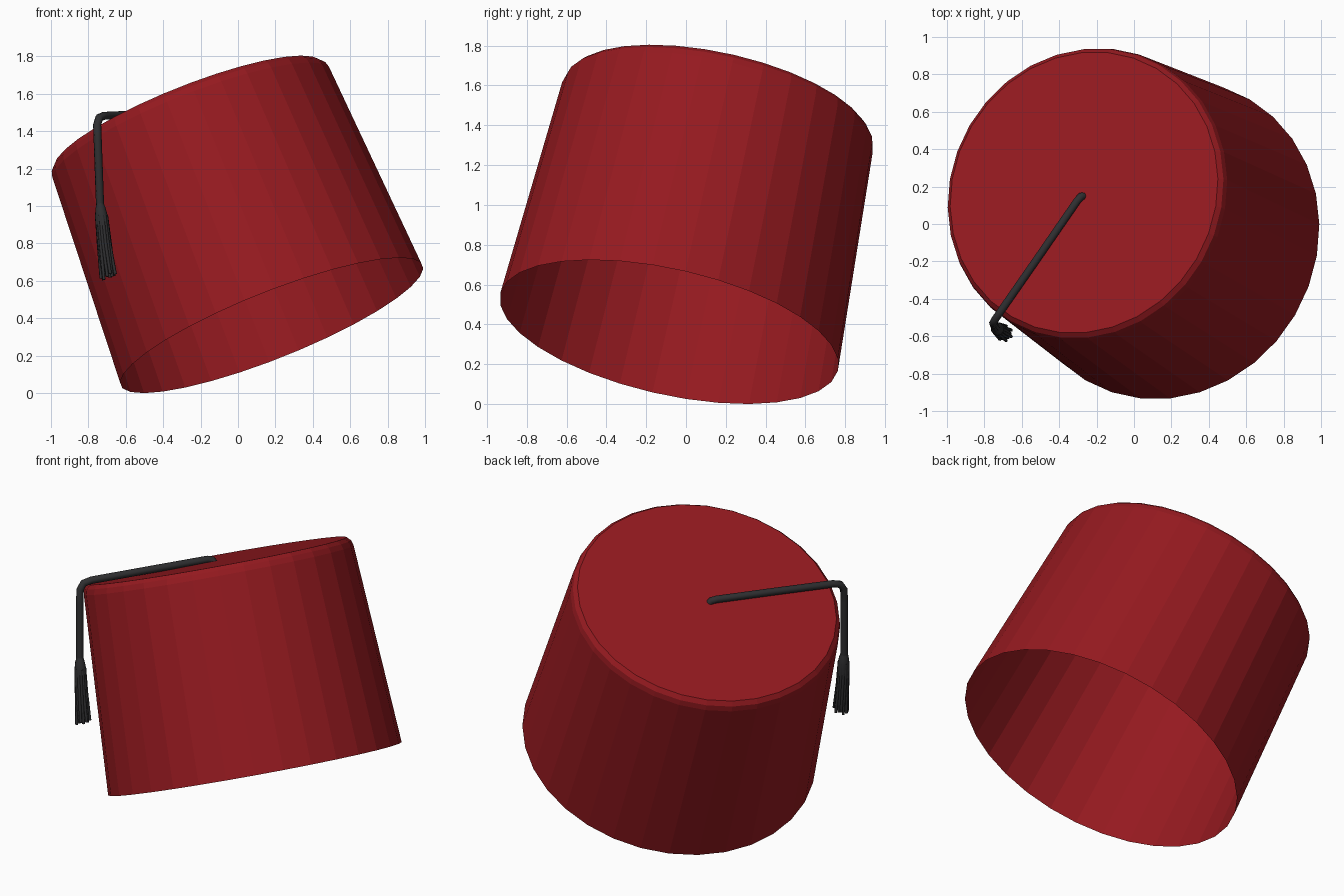
import bpy, bmesh, math
from mathutils import Vector, Matrix

if "Cube" in bpy.data.objects:
    bpy.data.objects.remove(bpy.data.objects["Cube"])


def material(name, color):
    m = bpy.data.materials.new(name)
    m.diffuse_color = (*color, 1)
    m.use_nodes = True
    m.node_tree.nodes["Principled BSDF"].inputs["Base Color"].default_value = m.diffuse_color
    return m


RED = material("red_felt", (0.3, 0.01, 0.014))
BLACK = material("black_cord", (0.028, 0.028, 0.03))


def add_object(name, data, mat):
    ob = bpy.data.objects.new(name, data)
    bpy.context.collection.objects.link(ob)
    data.materials.append(mat)
    return ob


def tube(name, paths, radius, sides_res=2):
    """Round cord along each path; points are (x, y, z, thickness factor)."""
    cu = bpy.data.curves.new(name, 'CURVE')
    cu.dimensions = '3D'
    cu.bevel_depth = radius
    cu.bevel_resolution = sides_res
    cu.use_fill_caps = True
    for pts in paths:
        sp = cu.splines.new('POLY')
        sp.points.add(len(pts) - 1)
        for p, (x, y, z, f) in zip(sp.points, pts):
            p.co = (x, y, z, 1)
            p.radius = f
    return add_object(name, cu, BLACK)


# Tilted frame of the hat: n is the hat's axis
n = Vector((-0.362, 0.205, 0.909)).normalized()
v = (Vector((0, 1, 0)) - n * n.y).normalized()
u = v.cross(n)
base = Vector((0.18, -0.085, 0.362))
frame = Matrix((u, v, n)).transposed().to_4x4()
frame.translation = base

# Hat body: open-bottomed tapered shell with a softened top edge
SIDES = 32
profile = [(0.87, 0), (0.8, 1.18), (0.791, 1.212), (0.768, 1.235)]
bm = bmesh.new()
rings = []
for r, h in profile:
    angles = [2 * math.pi * (i + 0.5) / SIDES for i in range(SIDES)]
    rings.append([bm.verts.new(frame @ Vector((r * math.cos(a), r * math.sin(a), h)))
                  for a in angles])
for lo, hi in zip(rings, rings[1:]):
    for i in range(SIDES):
        j = (i + 1) % SIDES
        bm.faces.new((lo[i], lo[j], hi[j], hi[i]))
bm.faces.new(rings[-1])
mesh = bpy.data.meshes.new("hat_body")
bm.to_mesh(mesh)
bm.free()
add_object("hat_body", mesh, RED)

# Cord from the crown centre, over the edge and straight down
cord = [(-0.27, 0.148, 1.475, 1), (-0.285, 0.145, 1.495, 1), (-0.305, 0.122, 1.5, 1),
        (-0.51, -0.175, 1.492, 1), (-0.715, -0.47, 1.483, 1), (-0.742, -0.51, 1.472, 1),
        (-0.753, -0.53, 1.435, 1), (-0.75, -0.538, 1.35, 1), (-0.737, -0.555, 0.99, 1)]
tube("cord", [cord], 0.022)

# Tassel head: binding that widens out of the cord
head = [(-0.738, -0.555, 1.015, 0.55), (-0.735, -0.557, 0.985, 0.8),
        (-0.73, -0.56, 0.94, 1), (-0.722, -0.565, 0.86, 0.95), (-0.712, -0.572, 0.75, 0.7)]
tube("tassel_head", [head], 0.036, 3)

# Tassel strands: slightly splayed ring of threads with uneven ends
strands = []
for i in range(14):
    a = 2 * math.pi * i / 14
    c, s = math.cos(a), math.sin(a)
    r = 0.04 if i % 2 else 0.03
    end = 0.615 + 0.012 * c + 0.01 * (i % 3)
    strands.append([(-0.73 + 0.026 * c, -0.56 + 0.026 * s, 0.95, 1),
                    (-0.715 + 0.031 * c, -0.57 + 0.031 * s, 0.8, 1),
                    (-0.692 + r * c, -0.585 + r * s, end, 0.9)])
tube("tassel_strands", strands, 0.0095, 1)
